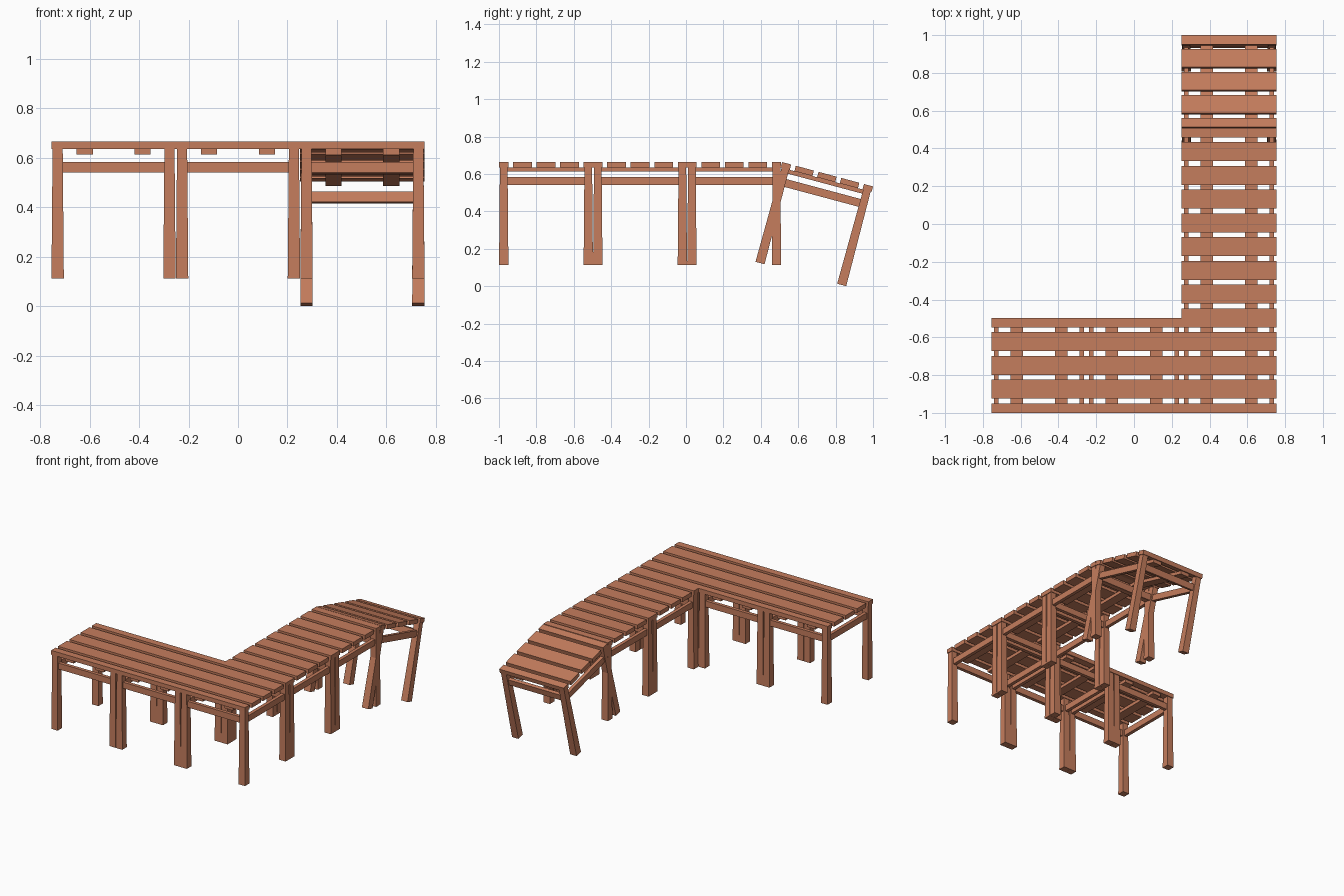
import bpy, bmesh, math
from mathutils import Matrix, Vector

if "Cube" in bpy.data.objects:
    bpy.data.objects.remove(bpy.data.objects["Cube"])

wood = bpy.data.materials.new("reddish brown wood")
wood.diffuse_color = (0.56, 0.205, 0.11, 1)
wood.use_nodes = True
wood.node_tree.nodes["Principled BSDF"].inputs["Base Color"].default_value = wood.diffuse_color

H = 0.2515      # half size of one deck module
TOP = 0.665     # deck height
FOOT = 0.113    # bottom of the level legs


def box(bm, x0, x1, y0, y1, z0, z1, top_scale=1.0):
    """Box between limits; the top can be narrowed for a taper."""
    c = Vector(((x0 + x1) / 2, (y0 + y1) / 2, (z0 + z1) / 2))
    verts = bmesh.ops.create_cube(bm, size=1)["verts"]
    for v in verts:
        s = top_scale if v.co.z > 0 else 1.0
        v.co = Vector((v.co.x * (x1 - x0) * s, v.co.y * (y1 - y0) * s,
                       v.co.z * (z1 - z0))) + c


def make(name, boxes, matrix):
    bm = bmesh.new()
    for b in boxes:
        box(bm, *b)
    bm.transform(matrix)
    mesh = bpy.data.meshes.new(name)
    bm.to_mesh(mesh)
    bm.free()
    mesh.materials.append(wood)
    bpy.context.collection.objects.link(bpy.data.objects.new(name, mesh))


def module(label, matrix):
    # deck planks: half planks at both ends, three full ones between
    planks = []
    for i in range(-2, 3):
        y = i * H / 2
        planks.append((-H, H, max(y - 0.05, -H), min(y + 0.05, H), TOP - 0.03, TOP))
    make(label + "_planks", planks, matrix)
    # joists under the planks
    joists = [(s * 0.117 - 0.033, s * 0.117 + 0.033, -0.24, 0.24, TOP - 0.052, TOP - 0.03)
              for s in (-1, 1)]
    make(label + "_joists", joists, matrix)
    # tapered legs at the corners
    c, w = H - 0.0255, 0.025
    legs = [(sx * c - w, sx * c + w, sy * c - w, sy * c + w, FOOT, TOP - 0.03, 0.82)
            for sx in (-1, 1) for sy in (-1, 1)]
    make(label + "_legs", legs, matrix)
    # rails joining the legs on all four sides
    rails = []
    for s in (-1, 1):
        rails.append((s * c - 0.012, s * c + 0.012, -c, c, 0.54, 0.583))
        rails.append((-c, c, s * c - 0.012, s * c + 0.012, 0.54, 0.583))
    make(label + "_rails", rails, matrix)


# level modules in an L shape
spots = [(-2 * H, -1 + H), (0, -1 + H), (2 * H, -1 + H),
         (2 * H, -1 + 3 * H), (2 * H, -1 + 5 * H)]
for n, (x, y) in enumerate(spots):
    module("deck_%d" % (n + 1), Matrix.Translation((x, y, 0)))

# sloping end module, hinged at the top edge
tilt = (Matrix.Translation((2 * H, 0.514, 0.6635))
        @ Matrix.Rotation(math.radians(-15), 4, 'X')
        @ Matrix.Translation((0, H, -TOP)))
module("sloping_deck", tilt)
